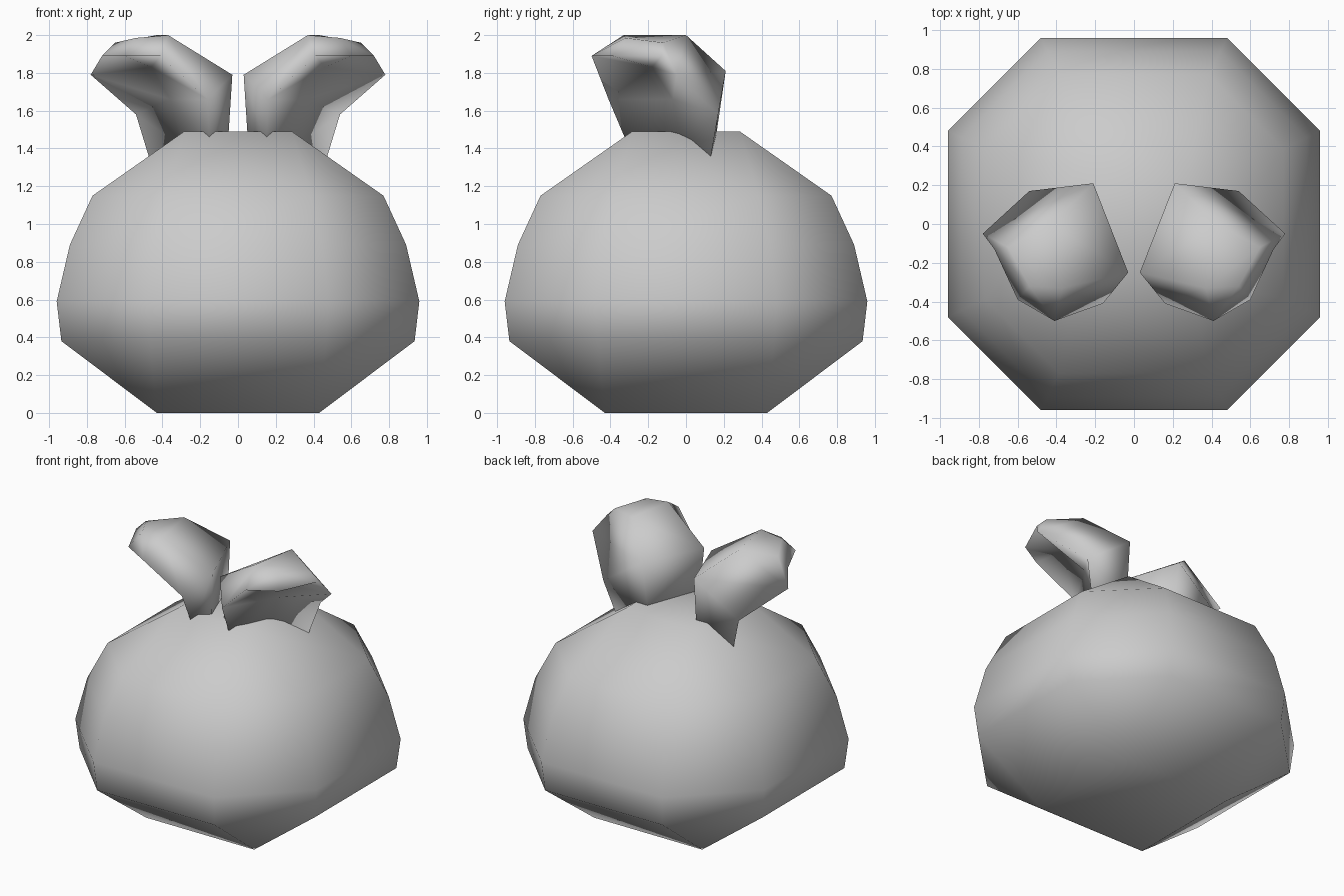
import bpy, bmesh

if "Cube" in bpy.data.objects:
    bpy.data.objects.remove(bpy.data.objects["Cube"])

grey = bpy.data.materials.new("plain_grey")
grey.diffuse_color = (0.6, 0.6, 0.6, 1.0)
grey.use_nodes = True
grey.node_tree.nodes["Principled BSDF"].inputs["Base Color"].default_value = grey.diffuse_color


def make_object(name, bm):
    bmesh.ops.recalc_face_normals(bm, faces=bm.faces)
    for face in bm.faces:
        face.smooth = True
    mesh = bpy.data.meshes.new(name)
    bm.to_mesh(mesh)
    bm.free()
    mesh.materials.append(grey)
    obj = bpy.data.objects.new(name, mesh)
    bpy.context.collection.objects.link(obj)
    return obj


def square(bm, r, z):
    return [bm.verts.new((sx * r, sy * r, z))
            for sx, sy in ((1, -1), (1, 1), (-1, 1), (-1, -1))]


def octagon(bm, r, z):
    h = r / 2
    pts = ((h, -r), (r, -h), (r, h), (h, r), (-h, r), (-r, h), (-r, -h), (-h, -r))
    return [bm.verts.new((x, y, z)) for x, y in pts]


def join_square(bm, sq, ring):
    # each square corner meets one chamfer edge, each side one long edge
    for i in range(4):
        a, b, c = ring[2 * i], ring[2 * i + 1], ring[(2 * i + 2) % 8]
        bm.faces.new((sq[i], a, b))
        bm.faces.new((sq[i], b, c, sq[(i + 1) % 4]))


# Body: stacked chamfered squares closed by small square ends
bm = bmesh.new()
bottom = square(bm, 0.43, 0.0)
rings = [octagon(bm, r, z) for r, z in
         ((0.935, 0.38), (0.96, 0.59), (0.89, 0.89), (0.77, 1.15))]
top = square(bm, 0.285, 1.49)
for low, high in zip(rings, rings[1:]):
    for i in range(8):
        j = (i + 1) % 8
        bm.faces.new((low[i], low[j], high[j], high[i]))
join_square(bm, bottom, rings[0])
join_square(bm, top, rings[-1])
bm.faces.new(bottom)
bm.faces.new(top)
make_object("body", bm)

# Ear: outer shell rows from the base up over the top, four points each
SHELL = (
    ((0.15, -0.30, 1.40), (0.055, -0.22, 1.40), (0.19, 0.15, 1.40), (0.47, 0.13, 1.35)),
    ((0.16, -0.41, 1.66), (0.03, -0.25, 1.79), (0.21, 0.21, 1.81), (0.54, 0.17, 1.58)),
    ((0.41, -0.50, 1.89), (0.37, -0.33, 2.0), (0.43, 0.0, 2.0), (0.78, -0.05, 1.79)),
)


def make_ear(name, side):
    bm = bmesh.new()

    def vert(x, y, z):
        return bm.verts.new((side * x, y, z))

    rows = [[vert(*p) for p in row] for row in SHELL]
    for low, high in zip(rows, rows[1:]):
        for i in range(3):
            bm.faces.new((low[i], low[i + 1], high[i + 1], high[i]))
    base, mid, (lip_a, top_a, top_b, lip_b) = rows
    # rounded front of the hood
    brow_a, brow_b = vert(0.54, -0.32, 1.985), vert(0.65, -0.12, 1.96)
    rim_a, rim_b = vert(0.60, -0.39, 1.89), vert(0.72, -0.13, 1.89)
    # hollow underside
    root, throat, roof = vert(0.28, -0.02, 1.40), vert(0.36, -0.07, 1.66), vert(0.46, -0.18, 1.83)
    for face in (
        (top_a, top_b, brow_b, brow_a), (brow_a, brow_b, rim_b, rim_a),
        (lip_a, top_a, brow_a), (lip_a, brow_a, rim_a),
        (top_b, lip_b, brow_b), (brow_b, lip_b, rim_b),
        (base[0], mid[0], throat, root), (root, throat, mid[3], base[3]),
        (mid[0], lip_a, roof, throat), (throat, roof, lip_b, mid[3]),
        (lip_a, rim_a, roof), (rim_a, rim_b, roof), (rim_b, lip_b, roof),
        (base[0], root, base[1]), (base[1], root, base[2]), (base[2], root, base[3]),
    ):
        bm.faces.new(face)
    make_object(name, bm)


make_ear("right_ear", 1)
make_ear("left_ear", -1)
